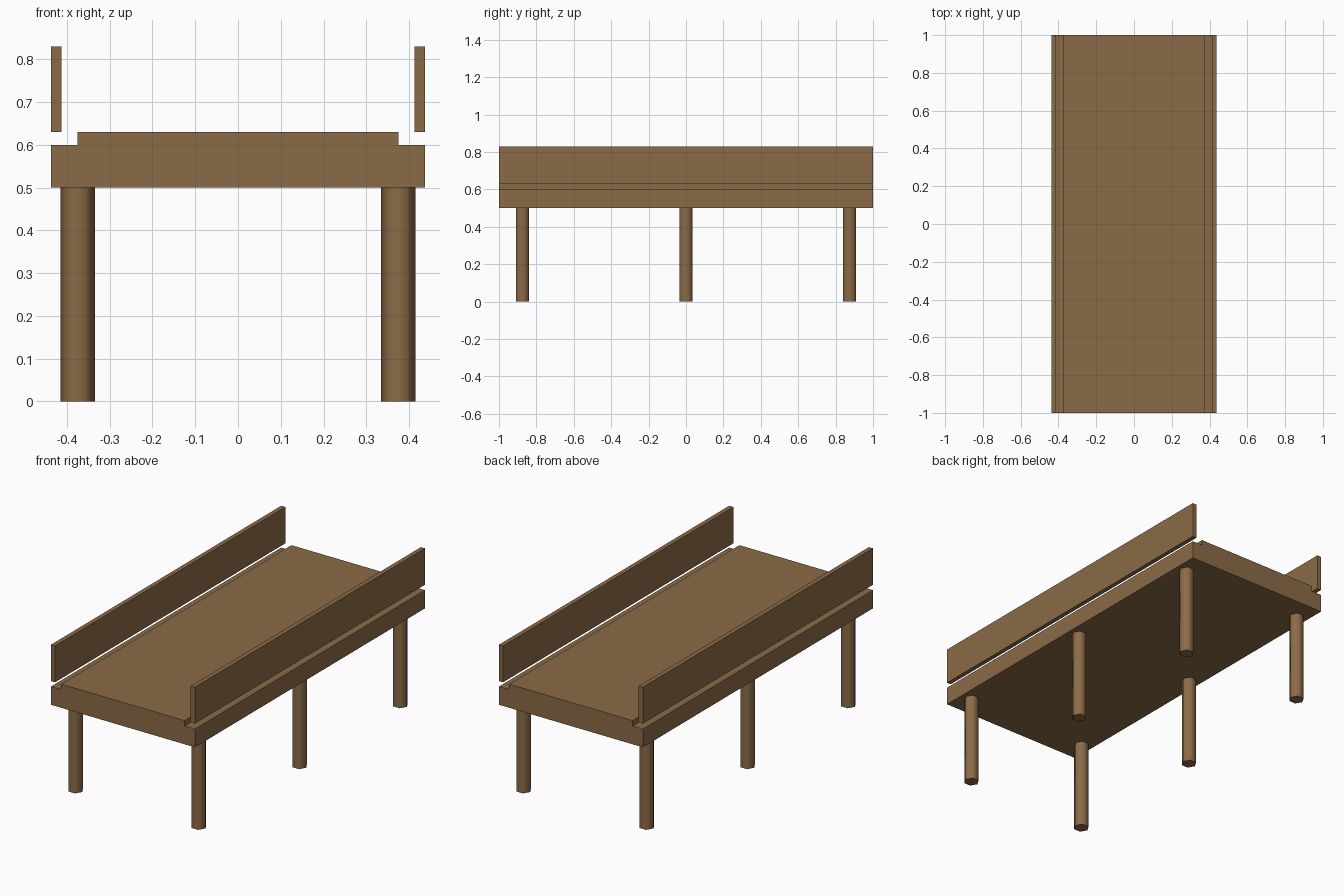
import bpy
import math

cube = bpy.data.objects.get("Cube")
if cube:
    bpy.data.objects.remove(cube, do_unlink=True)

LENGTH = 2.0
HALF_WIDTH = 0.4375
DECK_BOTTOM, DECK_TOP, WALKWAY_TOP, RAIL_TOP = 0.5, 0.6, 0.63, 0.83
RAIL_THICKNESS = 0.025
LEG_X, LEG_Y, LEG_RADIUS = 0.375, 0.875, 0.04

# Brown wood shared by every part
wood = bpy.data.materials.new("brown_wood")
wood.use_nodes = True
color = (0.258, 0.147, 0.063, 1)
wood.diffuse_color = color
bsdf = wood.node_tree.nodes["Principled BSDF"]
bsdf.inputs["Base Color"].default_value = color
bsdf.inputs["Roughness"].default_value = 0.9


def finish(name):
    obj = bpy.context.object
    obj.name = name
    obj.data.materials.append(wood)
    return obj


def board(name, x, width, bottom, top):
    """Full-length board between two heights."""
    bpy.ops.mesh.primitive_cube_add(size=1, location=(x, 0, (bottom + top) / 2))
    obj = finish(name)
    obj.scale = (width, LENGTH, top - bottom)
    bpy.ops.object.transform_apply(location=False, rotation=False, scale=True)


def leg(name, x, y):
    """Six-sided post with a corner pointing along x and softened sides."""
    bpy.ops.mesh.primitive_cylinder_add(
        vertices=6, radius=LEG_RADIUS, depth=DECK_BOTTOM,
        location=(x, y, DECK_BOTTOM / 2), rotation=(0, 0, math.radians(30)))
    finish(name)
    bpy.ops.object.transform_apply(location=False, rotation=True, scale=False)
    bpy.ops.object.shade_smooth_by_angle(angle=math.radians(70))


# Deck and raised walkway
board("deck_base", 0, 2 * HALF_WIDTH, DECK_BOTTOM, DECK_TOP)
board("walkway", 0, 2 * LEG_X, DECK_TOP, WALKWAY_TOP)

# Side rails and legs
for side, sign in (("left", 1), ("right", -1)):
    board(f"{side}_rail", sign * (HALF_WIDTH - RAIL_THICKNESS / 2),
          RAIL_THICKNESS, WALKWAY_TOP, RAIL_TOP)
    for place, y in (("front", -LEG_Y), ("middle", 0), ("back", LEG_Y)):
        leg(f"{place}_{side}_leg", sign * LEG_X, y)
